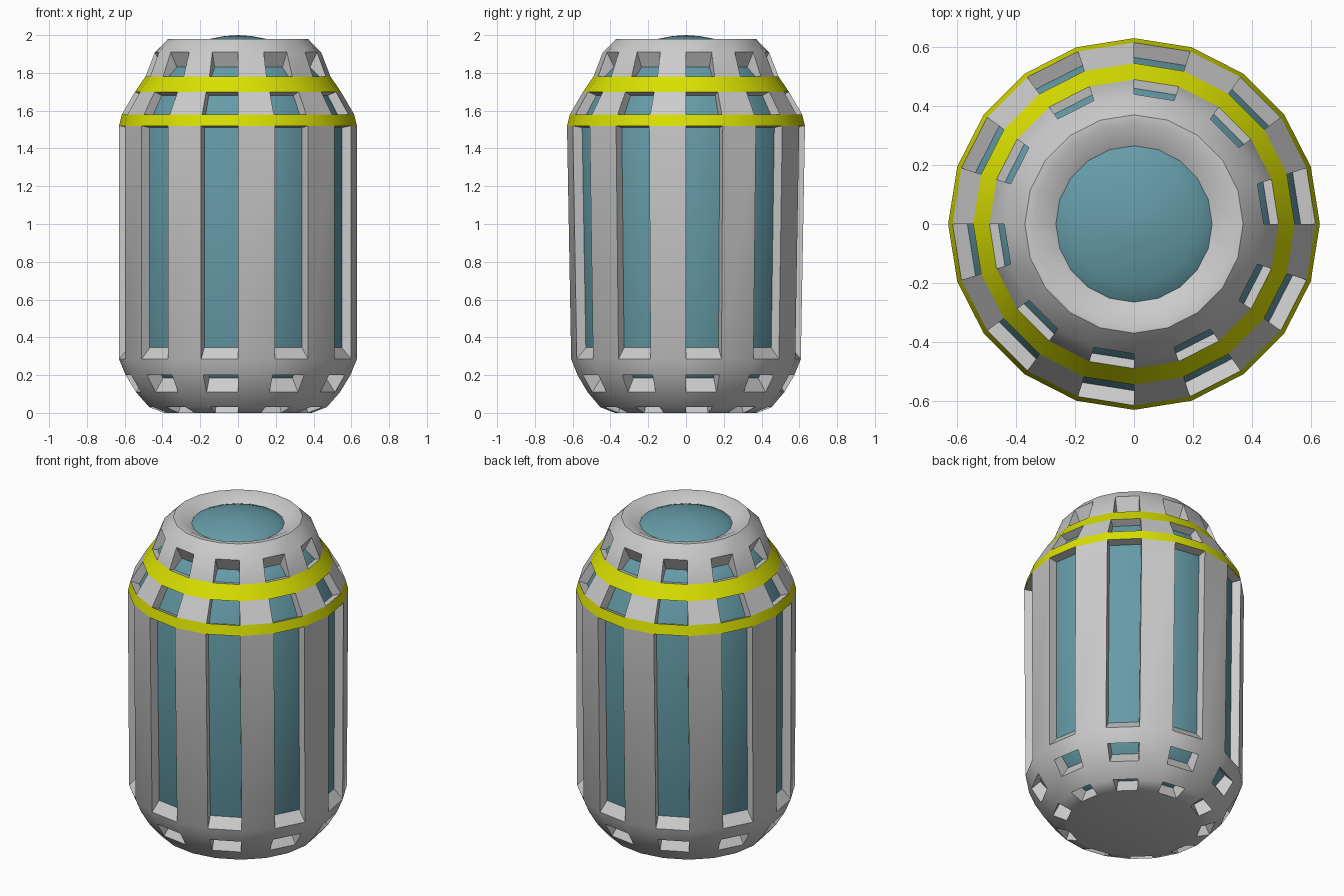
import bpy, bmesh, math

if "Cube" in bpy.data.objects:
    bpy.data.objects.remove(bpy.data.objects["Cube"])

N = 20  # sides

# Rows of the shell: outer (r, z) and matching inner (r, z)
OUTER = [(.39, 0), (.47, .03), (.54, .11), (.595, .2), (.63, .285), (.63, 1.52),
         (.615, 1.58), (.545, 1.70), (.49, 1.78), (.44, 1.91), (.37, 1.98),
         (.34, 1.98), (.265, 1.94)]
INNER = [(.36, .08), (.43, .11), (.49, .185), (.545, .25), (.578, .345), (.578, 1.51),
         (.565, 1.56), (.50, 1.68), (.46, 1.775), (.40, 1.83)]
WINDOW_ROWS = {0, 2, 4, 6, 8}
BAND_ROWS = {5: "lower_band", 7: "upper_band"}


def pos(p, k):
    r, z = p
    a = 2 * math.pi * k / N
    sy = .965 if z < .4 else 1.0  # base is slightly narrower front to back
    return (r * math.cos(a), r * math.sin(a) * sy, z)


def finish(name, bm, color=None):
    bmesh.ops.remove_doubles(bm, verts=bm.verts, dist=1e-5)
    me = bpy.data.meshes.new(name)
    bm.to_mesh(me)
    bm.free()
    me.shade_smooth()
    me.set_sharp_from_angle(angle=math.radians(30))
    ob = bpy.data.objects.new(name, me)
    bpy.context.collection.objects.link(ob)
    if color:
        mat = bpy.data.materials.new(name + "_colour")
        mat.diffuse_color = color
        mat.use_nodes = True
        mat.node_tree.nodes["Principled BSDF"].inputs["Base Color"].default_value = mat.diffuse_color
        me.materials.append(mat)
    return ob


def face(bm, *pts):
    return bm.faces.new([bm.verts.new(p) for p in pts])


def lathe(bm, profile, closed=False):
    pairs = list(zip(profile, profile[1:] + profile[:1] if closed else profile[1:]))
    for a, b in pairs:
        for k in range(N):
            if b[0] == 0:
                face(bm, pos(a, k), pos(a, k + 1), pos(b, k))
            else:
                face(bm, pos(a, k), pos(a, k + 1), pos(b, k + 1), pos(b, k))


# Grey shell with window openings on every other side
bm = bmesh.new()
for i in range(len(OUTER) - 1):
    if i in BAND_ROWS:
        continue
    a, b = OUTER[i], OUTER[i + 1]
    for k in range(N):
        if i in WINDOW_ROWS and k % 2 == 0:
            c, d = INNER[i], INNER[i + 1]
            face(bm, pos(a, k), pos(a, k + 1), pos(c, k + 1), pos(c, k))  # sill
            face(bm, pos(d, k), pos(d, k + 1), pos(b, k + 1), pos(b, k))  # head
            face(bm, pos(a, k), pos(c, k), pos(d, k), pos(b, k))          # side
            face(bm, pos(c, k + 1), pos(a, k + 1), pos(b, k + 1), pos(d, k + 1))
        else:
            face(bm, pos(a, k), pos(a, k + 1), pos(b, k + 1), pos(b, k))
face(bm, *[pos(OUTER[0], -k) for k in range(N)])  # base disc
finish("shell", bm)

# Yellow bands
for i, name in BAND_ROWS.items():
    bm = bmesh.new()
    lathe(bm, [OUTER[i], OUTER[i + 1], INNER[i + 1], INNER[i]], closed=True)
    finish(name, bm, (.70, .75, .0, 1))

# Teal inner core with a low dome on top
bm = bmesh.new()
lathe(bm, INNER + [(.31, 1.90), (.265, 1.94), (.21, 1.964), (.14, 1.982), (.07, 1.995), (0, 2.0)])
face(bm, *[pos(INNER[0], -k) for k in range(N)])
finish("glass_core", bm, (.13, .33, .39, 1))
